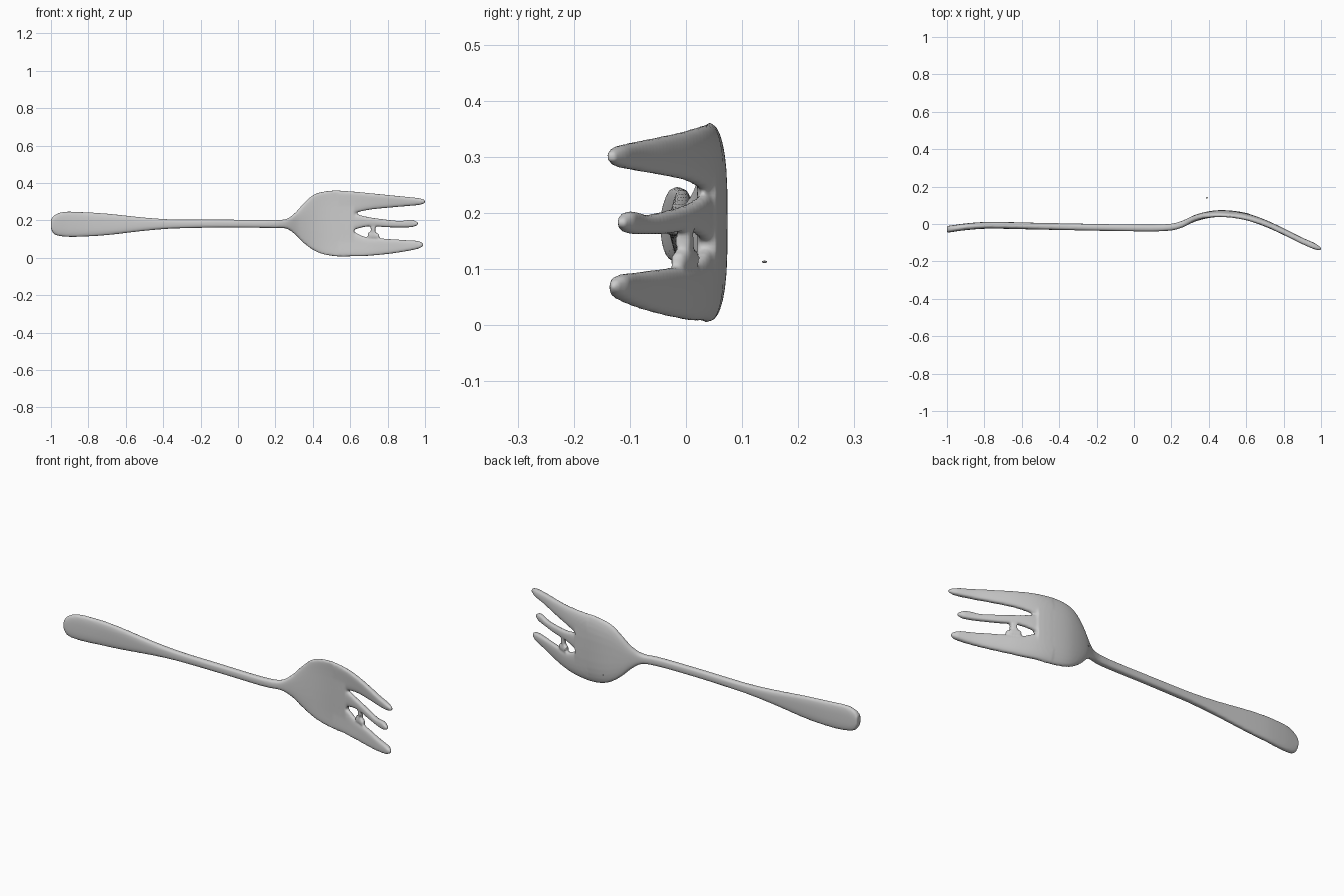
import bpy, bmesh, math

if "Cube" in bpy.data.objects:
    bpy.data.objects.remove(bpy.data.objects["Cube"])

# Side curve of the whole fork: (x, centre y)
SPINE = [(-1.0, -.029), (-.9, -.015), (-.78, -.007), (-.5, -.012), (0, -.021), (.18, -.019),
         (.25, -.004), (.33, .032), (.42, .053), (.5, .055), (.6, .041), (.7, .008),
         (.8, -.038), (.9, -.088), (1.0, -.131)]


def sample(pts, x, k=1):
    """Smooth Hermite interpolation of column k at x."""
    def slope(i):
        a, b = pts[max(i - 1, 0)], pts[min(i + 1, len(pts) - 1)]
        return (b[k] - a[k]) / (b[0] - a[0])
    i = 0
    while i < len(pts) - 2 and x > pts[i + 1][0]:
        i += 1
    p, q = pts[i], pts[i + 1]
    h = q[0] - p[0]
    t = (x - p[0]) / h
    return ((2*t**3 - 3*t**2 + 1) * p[k] + (t**3 - 2*t**2 + t) * h * slope(i)
            + (3*t**2 - 2*t**3) * q[k] + (t**3 - t**2) * h * slope(i + 1))


def loft(name, outline, thick, steps=6, sides=28):
    """Flat rounded bar along x; outline rows are (x, z low, z high)."""
    xs = [a[0] + (b[0] - a[0]) * s / steps
          for a, b in zip(outline, outline[1:]) for s in range(steps)] + [outline[-1][0]]
    bm = bmesh.new()
    rings = []
    for x in xs:
        lo, hi = sample(outline, x, 1), sample(outline, x, 2)
        half_t = min(thick / 2, max(.008, (hi - lo) * .45))
        ring = []
        for j in range(sides):
            a = 2 * math.pi * j / sides
            c, s = math.cos(a), math.sin(a)
            z = (lo + hi) / 2 + (hi - lo) / 2 * math.copysign(abs(c) ** .75, c)
            dish = .012 * ((z - .182) / .18) ** 4
            y = sample(SPINE, x) - dish + half_t * math.copysign(abs(s) ** .6, s)
            ring.append(bm.verts.new((x, y, z)))
        rings.append(ring)
    for a, b in zip(rings, rings[1:]):
        for j in range(sides):
            k = (j + 1) % sides
            bm.faces.new((a[j], a[k], b[k], b[j]))
    bm.faces.new(rings[0])
    bm.faces.new(rings[-1])
    bmesh.ops.recalc_face_normals(bm, faces=bm.faces)
    me = bpy.data.meshes.new(name)
    bm.to_mesh(me)
    bm.free()
    ob = bpy.data.objects.new(name, me)
    bpy.context.collection.objects.link(ob)
    return ob


# Handle and palm in one sweep
body = loft("fork", [
    (-1.0, .155, .205), (-.985, .128, .225), (-.94, .114, .244), (-.85, .112, .245),
    (-.7, .121, .236), (-.5, .144, .215), (-.35, .156, .205), (-.1, .161, .204),
    (.2, .159, .203), (.26, .155, .208), (.305, .125, .24), (.35, .08, .29),
    (.4, .042, .335), (.45, .02, .353), (.52, .007, .361), (.58, .005, .358),
    (.62, .008, .354)], .036)

# Three tines
tines = [
    loft("top_tine", [(.54, .20, .357), (.62, .237, .354), (.7, .256, .346), (.8, .267, .336),
                      (.9, .276, .326), (.97, .283, .318), (1.0, .292, .309)], .034),
    loft("middle_tine", [(.54, .12, .25), (.62, .15, .236), (.7, .168, .217), (.8, .163, .203),
                         (.87, .162, .197), (.93, .164, .203), (.962, .175, .19)], .03),
    loft("bottom_tine", [(.54, .008, .16), (.62, .008, .138), (.68, .009, .112), (.8, .02, .101),
                         (.9, .035, .094), (.965, .049, .089), (.99, .062, .077)], .034),
]

# Ragged web between the middle and bottom tines
web = loft("web", [(.695, .1, .135), (.715, .1, .136), (.74, .1, .133), (.755, .1, .125)], .03)
web_strand = loft("web_strand", [(.71, .12, .18), (.722, .12, .18), (.735, .12, .18)], .025)

# Fuse the parts into one skin
bpy.ops.object.select_all(action='DESELECT')
for ob in [body, web, web_strand] + tines:
    ob.select_set(True)
bpy.context.view_layer.objects.active = body
bpy.ops.object.join()
remesh = body.modifiers.new("skin", 'REMESH')
remesh.mode = 'VOXEL'
remesh.voxel_size = .006
remesh.use_smooth_shade = True
smooth = body.modifiers.new("soften", 'SMOOTH')
smooth.factor = .5
smooth.iterations = 2

# Tiny loose fleck behind the head
bpy.ops.mesh.primitive_ico_sphere_add(subdivisions=1, radius=.005, location=(.39, .14, .113))
bpy.context.object.name = "loose_fleck"
bpy.context.object.scale.z = .5
